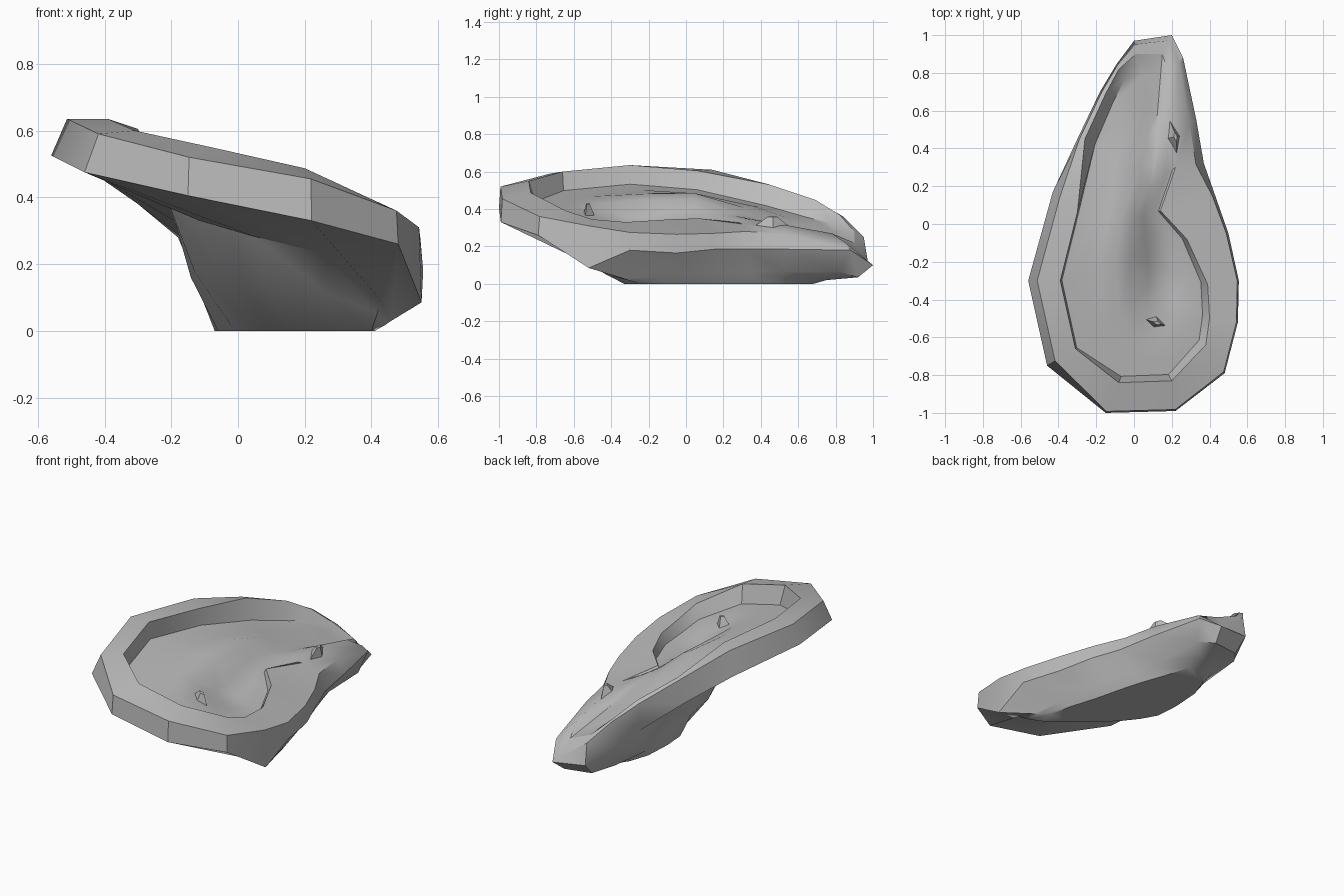
import bpy, bmesh, math
from mathutils import Vector

cube = bpy.data.objects.get("Cube")
if cube:
    bpy.data.objects.remove(cube)

grey = bpy.data.materials.new("plain grey")
grey.use_nodes = True
colour = (0.5, 0.5, 0.5, 1)
grey.diffuse_color = colour
grey.node_tree.nodes["Principled BSDF"].inputs["Base Color"].default_value = colour

# Rim outline stations: x, y, height of lower edge, height of upper edge
OUTER = [(-.15, -1, .405, .52), (-.46, -.75, .475, .59), (-.56, -.3, .525, .635),
         (-.43, .17, .47, .61), (-.3, .45, .38, .53), (-.18, .7, .28, .44),
         (-.09, .85, .2, .36), (0, .97, .12, .25), (.2, 1, .1, .12), (.26, .88, .18, .22),
         (.33, .55, .185, .27), (.37, .32, .185, .28), (.43, .15, .185, .27),
         (.5, -.05, .165, .265), (.555, -.3, .18, .275), (.55, -.52, .085, .31),
         (.48, -.79, .26, .36), (.22, -.99, .33, .455)]
# Inner rim edge stations: x, y, z, depth of the bowl wall
INNER = [(-.08, -.84, .55, .11), (-.31, -.66, .6, .1), (-.39, -.3, .635, .1),
         (-.3, .06, .605, .1), (-.26, .45, .53, .1), (-.15, .69, .45, .09),
         (-.08, .82, .37, .04), (.01, .9, .28, .01), (.15, .9, .22, 0), (.19, .78, .27, 0),
         (.2, .5, .32, 0), (.22, .3, .32, 0), (.14, .07, .35, .03), (.28, -.08, .345, .05),
         (.39, -.32, .33, .07), (.4, -.5, .345, .08), (.38, -.64, .39, .09), (.2, -.83, .487, .11)]
# Flat base outline stations: x, y
BASE = [(.15, -.13), (.06, -.04), (-.01, .05), (-.06, .14), (-.07, .28), (-.06, .45),
        (-.02, .57), (.04, .66), (.1, .68), (.15, .66), (.2, .5), (.25, .36),
        (.29, .22), (.33, .06), (.38, -.1), (.41, -.24), (.4, -.33), (.28, -.24)]


def finish(obj, angle):
    obj.data.materials.append(grey)
    bpy.ops.object.select_all(action='DESELECT')
    obj.select_set(True)
    bpy.context.view_layer.objects.active = obj
    bpy.ops.object.shade_smooth_by_angle(angle=math.radians(angle))


def bump(x, y, cx, cy, rx, ry):
    return math.exp(-((x - cx) / rx) ** 2 - ((y - cy) / ry) ** 2)


def floor_point(edge, t):
    """Point on the bowl floor, t of the way from the wall to the spine."""
    x, y, z, depth = edge
    spine = Vector((.03 + .1 * max(y, 0), y * .6, .43 - .15 * max(y, 0)))
    p = Vector((x, y, z - depth)).lerp(spine, t)
    p.z += t * (.06 * bump(p.x, p.y, -.08, .1, .09, .4) - .12 * bump(p.x, p.y, .18, -.25, .14, .25))
    return p


def wall_lean(edge):
    """Upright wall on the high side, sloping wall toward the tip."""
    x, y = edge[:2]
    if x < -.25 and y < .1:
        return .02
    return .16 if y > .3 else .1


# Rings from the flat base, up the neck, over the rim and into the bowl
base, ankle, neck, lower, upper, lip = rings = [[] for _ in range(6)]
for (x, y, low, high), edge, (bx, by) in zip(OUTER, INNER, BASE):
    foot, bottom, inner = Vector((bx, by, 0)), Vector((x, y, low)), Vector(edge[:3])
    tall = low > .3
    reach = .25 if y > .84 else .65
    low_mid, high_mid = bottom.lerp(foot, .78), bottom.lerp(foot, reach)
    low_mid.z = low * (.34 if tall else .2)
    high_mid.z = low * (.7 if tall else .35)
    upright = y < -.78 or (x > .4 and y < .2)
    top = bottom.lerp(inner, .05 if upright else .28)
    top.z = high
    for ring, p in zip(rings, (foot, low_mid, high_mid, bottom, top, inner)):
        ring.append(p)
rings.append([floor_point(e, wall_lean(e)) for e in INNER])
rings += [[floor_point(e, t) for e in INNER] for t in (.3, .5, .7, .88)]

bm = bmesh.new()
loops = [[bm.verts.new(p) for p in ring] for ring in rings]
for a, b in zip(loops, loops[1:]):
    for i in range(len(a)):
        j = (i + 1) % len(a)
        bm.faces.new((a[i], a[j], b[j], b[i]))
caps = [bm.faces.new(loops[0]), bm.faces.new(loops[-1])]
bmesh.ops.triangulate(bm, faces=caps)
bmesh.ops.recalc_face_normals(bm, faces=bm.faces)
mesh = bpy.data.meshes.new("ear_shell")
bm.to_mesh(mesh)
bm.free()
shell = bpy.data.objects.new("ear_shell", mesh)
bpy.context.collection.objects.link(shell)
finish(shell, 35)


# Small raised folds on the bowl floor
def fold(name, place, size, turn):
    bpy.ops.mesh.primitive_cone_add(vertices=4, radius1=1, radius2=.2, depth=1,
                                    location=place, rotation=(0, .25, turn))
    obj = bpy.context.object
    obj.name = name
    obj.scale = size
    finish(obj, 30)


fold("front_fold", (.11, -.52, .37), (.11, .05, .12), -.3)
fold("back_fold", (.21, .46, .32), (.05, .13, .08), .2)
